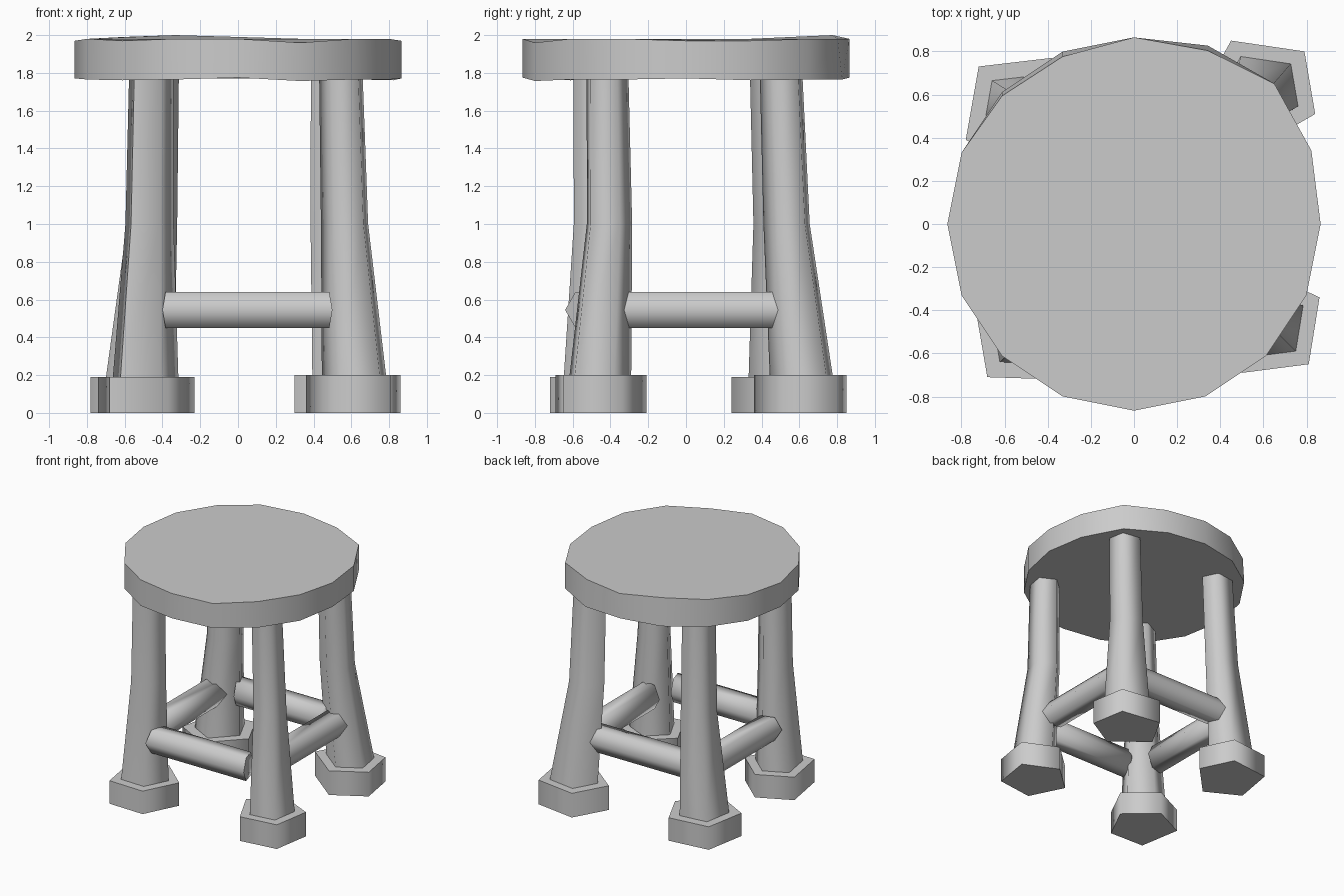
import bpy, bmesh, math
from mathutils import Vector

cube = bpy.data.objects.get("Cube")
if cube:
    bpy.data.objects.remove(cube)

grey = bpy.data.materials.new("plain_grey")
grey.use_nodes = True
grey.diffuse_color = (0.6, 0.6, 0.6, 1)
grey.node_tree.nodes["Principled BSDF"].inputs["Base Color"].default_value = (0.6, 0.6, 0.6, 1)


def loft(name, rings):
    """Skin a list of equal-length vertex rings and cap both ends."""
    bm = bmesh.new()
    loops = [[bm.verts.new(p) for p in ring] for ring in rings]
    n = len(loops[0])
    for a, b in zip(loops, loops[1:]):
        for i in range(n):
            j = (i + 1) % n
            bm.faces.new((a[i], a[j], b[j], b[i]))
    bm.faces.new(loops[0][::-1])
    bm.faces.new(loops[-1])
    bmesh.ops.recalc_face_normals(bm, faces=bm.faces)
    mesh = bpy.data.meshes.new(name)
    bm.to_mesh(mesh)
    bm.free()
    mesh.materials.append(grey)
    obj = bpy.data.objects.new(name, mesh)
    bpy.context.collection.objects.link(obj)
    bpy.ops.object.select_all(action='DESELECT')
    obj.select_set(True)
    bpy.context.view_layer.objects.active = obj
    bpy.ops.object.shade_smooth_by_angle(angle=math.radians(78))
    return obj


# Seat: sixteen-sided slab with an uneven, hand-cut rim
SIDES = 16
rim_lift = [0, 0, 1, 1, 1, 3, 2, 1, 0, 1, 0, 1, 1, -1, 1, 1]
rim_push = {1: 0.025, 2: 0.055, 3: 0.03}
seat_low, seat_high = [], []
for i, lift in enumerate(rim_lift):
    a = math.tau * i / SIDES
    r = 0.865 + rim_push.get(i, 0)
    c, s = math.cos(a), math.sin(a)
    seat_low.append((r * c, r * s, 1.765 + 0.004 * (lift - 1) + 0.01 * (i % 4 == 0)))
    trim = 0.025 if i in (3, 5, 6) else 0
    seat_high.append((r * c, (r - trim) * s, 1.97 + 0.01 * lift))
loft("seat", [seat_low, seat_high])

# Feet and legs: foot outline, foot height, leg centre at mid height and at the top
corners = {
    "front_left": ([(.50, -.69), (.81, -.65), (.86, -.34), (.58, -.21), (.36, -.41)],
                   0.20, (.57, -.41), (.55, -.42)),
    "back_left": ([(.84, .51), (.79, .80), (.45, .85), (.30, .58), (.58, .36)],
                  0.20, (.53, .54), (.52, .51)),
    "back_right": ([(-.38, .77), (-.72, .73), (-.78, .39), (-.50, .24), (-.25, .50)],
                   0.19, (-.46, .50), (-.44, .47)),
    "front_right": ([(-.68, -.71), (-.37, -.72), (-.23, -.44), (-.47, -.23), (-.74, -.36)],
                    0.19, (-.475, -.48), (-.465, -.49)),
}
for name, (outline, height, mid, top) in corners.items():
    pts = [Vector(p) for p in outline]
    centre = sum(pts, Vector((0, 0))) / len(pts)

    def ring(origin, scale, z):
        return [(*(Vector(origin) + (p - centre) * scale), z) for p in pts]

    loft(name + "_foot", [ring(centre, 1, 0), ring(centre, 1, height)])
    loft(name + "_leg", [ring(centre, 0.69, height - 0.05), ring(centre, 0.68, height),
                         ring(mid, 0.50, 1.0), ring(top, 0.46, 1.80)])


# Rungs: hexagonal bars, a little longer on the outer side
def rung(name, along_x, offset, start, end):
    outward = math.copysign(1, offset)
    rings = []
    for pos, way in ((start, -1), (end, 1)):
        pts = []
        for i in range(6):
            a = math.tau * i / 6
            across = 0.11 * math.cos(a)
            t = pos + way * 0.3 * (across - 0.11)
            side = offset + outward * across
            z = 0.545 + 0.11 * math.sin(a)
            pts.append((t, side, z) if along_x else (side, t, z))
        rings.append(pts)
    loft(name, rings)


rung("front_rung", True, -0.53, -0.40, 0.50)
rung("back_rung", True, 0.53, -0.40, 0.50)
rung("left_rung", False, 0.55, -0.35, 0.51)
rung("right_rung", False, -0.51, -0.37, 0.50)
